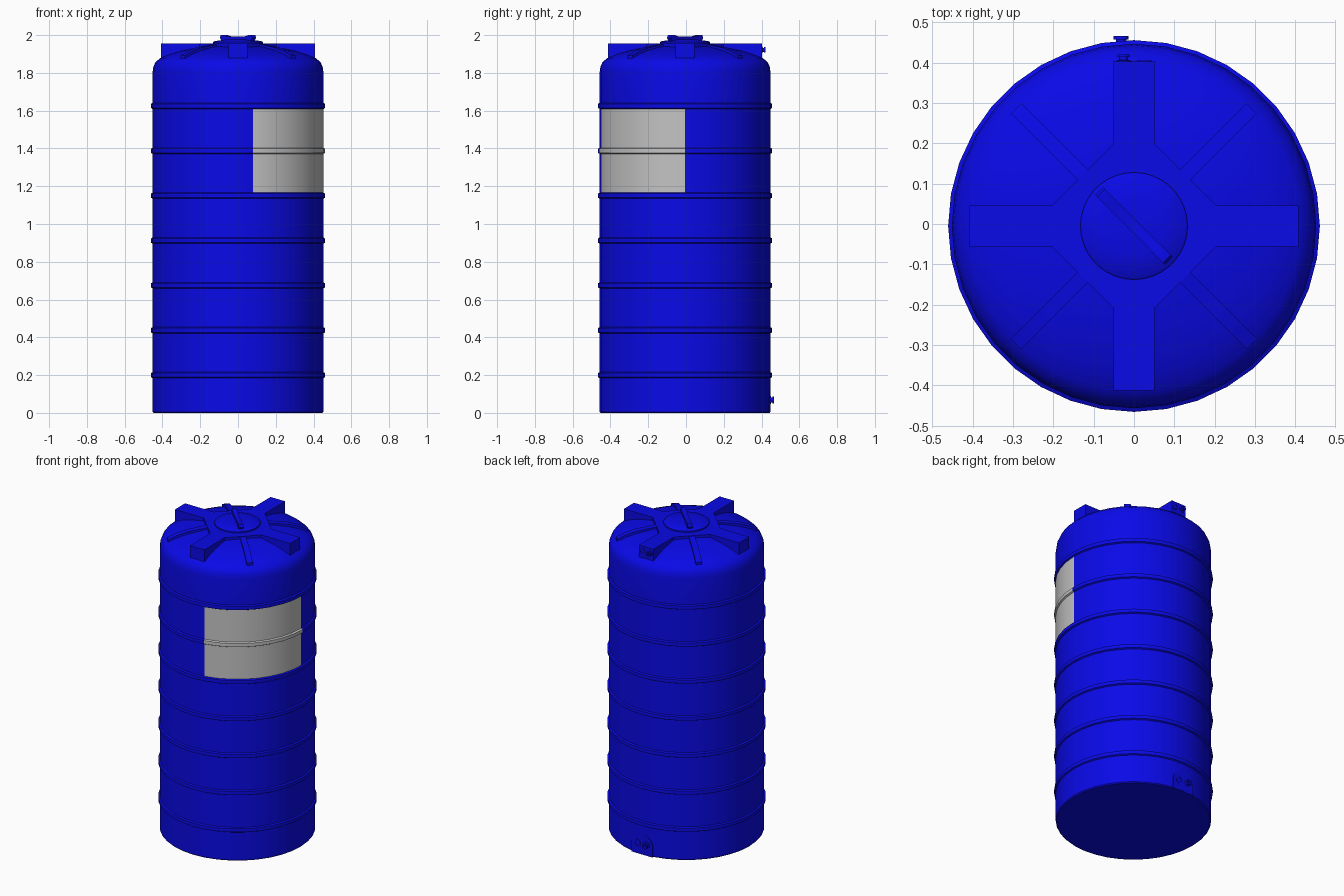
import bpy, bmesh, math
from mathutils import Matrix, Vector

if "Cube" in bpy.data.objects:
    bpy.data.objects.remove(bpy.data.objects["Cube"])

YC = -0.005      # tank axis, shifted a little by the rear outlet
R = 0.452        # wall radius
SEG = 36


def material(name, rgb):
    m = bpy.data.materials.new(name)
    m.diffuse_color = (*rgb, 1)
    m.use_nodes = True
    m.node_tree.nodes["Principled BSDF"].inputs["Base Color"].default_value = m.diffuse_color
    return m


BLUE = material("blue plastic", (0.003, 0.003, 0.85))
GREY = material("grey label", (0.55, 0.55, 0.55))


def finish(name, bm, matrix=Matrix(), mats=(BLUE,)):
    bmesh.ops.recalc_face_normals(bm, faces=bm.faces)
    bm.transform(Matrix.Translation((0, YC, 0)) @ matrix)
    me = bpy.data.meshes.new(name)
    bm.to_mesh(me)
    bm.free()
    ob = bpy.data.objects.new(name, me)
    bpy.context.collection.objects.link(ob)
    for m in mats:
        me.materials.append(m)
    bpy.ops.object.select_all(action='DESELECT')
    ob.select_set(True)
    bpy.context.view_layer.objects.active = ob
    bpy.ops.object.shade_smooth_by_angle(angle=math.radians(30))
    return ob


def lathe(name, profile, seg=SEG, rule=None, matrix=Matrix(), mats=(BLUE,)):
    """Revolve (radius, z) points around z; ends are capped."""
    bm = bmesh.new()
    rings = []
    for r, z in profile:
        rings.append([bm.verts.new((r * math.cos(math.tau * i / seg),
                                    r * math.sin(math.tau * i / seg), z)) for i in range(seg)])
    for a, b in zip(rings, rings[1:]):
        for i in range(seg):
            j = (i + 1) % seg
            f = bm.faces.new((a[i], a[j], b[j], b[i]))
            if rule:
                f.material_index = rule(i, f.calc_center_median().z)
    bm.faces.new(rings[0])
    bm.faces.new(rings[-1])
    return finish(name, bm, matrix, mats)


def prism(name, outline, lo, hi, matrix=Matrix()):
    """Extrude a flat outline (local x, y) from local z = lo to hi."""
    bm = bmesh.new()
    f = bm.faces.new([bm.verts.new((x, y, lo)) for x, y in outline])
    ext = bmesh.ops.extrude_face_region(bm, geom=[f])
    verts = [v for v in ext["geom"] if isinstance(v, bmesh.types.BMVert)]
    bmesh.ops.translate(bm, verts=verts, vec=Vector((0, 0, hi - lo)))
    return finish(name, bm, matrix)


# Tank body with seven hoops, shoulder and shallow dome; label by face rule
profile = [(R - 0.006, 0), (R, 0.006)]
for k in range(7):
    z = 0.2 + 0.2375 * k
    profile += [(R, z - 0.016), (R + 0.009, z - 0.011), (R + 0.009, z + 0.011), (R, z + 0.016)]
profile += [(R, 1.805), (0.448, 1.833), (0.437, 1.857), (0.412, 1.878), (0.36, 1.9),
            (0.3, 1.918), (0.2, 1.938), (0.01, 1.948)]


def label_rule(i, z):
    return int(28 <= i <= 35 and 1.166 < z < 1.609)


lathe("tank_body", profile, rule=label_rule, mats=(BLUE, GREY))

# Raised cross on the dome: four arms joined by an octagonal centre
cross = []
for k in range(4):
    c, s = round(math.cos(k * math.pi / 2)), round(math.sin(k * math.pi / 2))
    for x, y in [(0.204, -0.051), (0.408, -0.051), (0.408, 0.051), (0.204, 0.051)]:
        cross.append((c * x - s * y, s * x + c * y))
prism("top_cross", cross, 1.87, 1.955)

# Diagonal ribs that follow the dome
upright = Matrix.Rotation(math.pi / 2, 4, 'X')
rib = [(0.17, 1.86), (0.413, 1.86), (0.413, 1.892), (0.36, 1.915), (0.3, 1.933), (0.17, 1.953)]
for k in range(4):
    turn = Matrix.Rotation(math.radians(45 + 90 * k), 4, 'Z')
    prism(f"dome_rib_{k + 1}", rib, -0.018, 0.018, turn @ upright)

# Screw lid and its diagonal grip
lathe("lid", [(0.133, 1.945), (0.133, 1.963), (0.128, 1.967), (0.07, 1.976), (0.01, 1.978)])
grip = [(-0.105, 1.962), (0.105, 1.962), (0.122, 1.985), (0.115, 2.0), (0.09, 2.0), (0.06, 1.992),
        (-0.06, 1.992), (-0.09, 2.0), (-0.115, 2.0), (-0.122, 1.985)]
prism("lid_grip", grip, -0.014, 0.014, Matrix.Rotation(-math.pi / 4, 4, 'Z') @ upright)

# Arched flat plate for the lower outlets at the back
arch = [(-0.075, 0.0), (0.075, 0.0)]
arch += [(0.075 * math.cos(math.pi * a / 10), 0.065 + 0.065 * math.sin(math.pi * a / 10))
         for a in range(11)]
prism("outlet_plate", arch, -0.451, -0.40, upright)


# Round ports pointing backwards: a collar, and a spout on the left one
def port(name, x, y, z, r, length):
    aim = Matrix.Translation((x, y, z)) @ Matrix.Rotation(-math.pi / 2, 4, 'X')
    pts = [(r, -0.02), (r, 0.003), (r * 0.75, 0.003)]
    if length:
        pts += [(r * 0.6, 0.004), (r * 0.6, length * 0.6), (r * 0.85, length * 0.6),
                (r * 0.85, length), (r * 0.45, length), (r * 0.45, 0.004)]
    else:
        pts += [(r * 0.75, -0.006)]
    lathe(name, pts, seg=16, matrix=aim)


port("lower_outlet", -0.032, 0.451, 0.068, 0.022, 0.02)
port("lower_plug", 0.032, 0.451, 0.068, 0.022, 0)
port("upper_inlet", -0.026, 0.408, 1.922, 0.018, 0.018)
port("upper_plug", 0.026, 0.408, 1.922, 0.018, 0)
